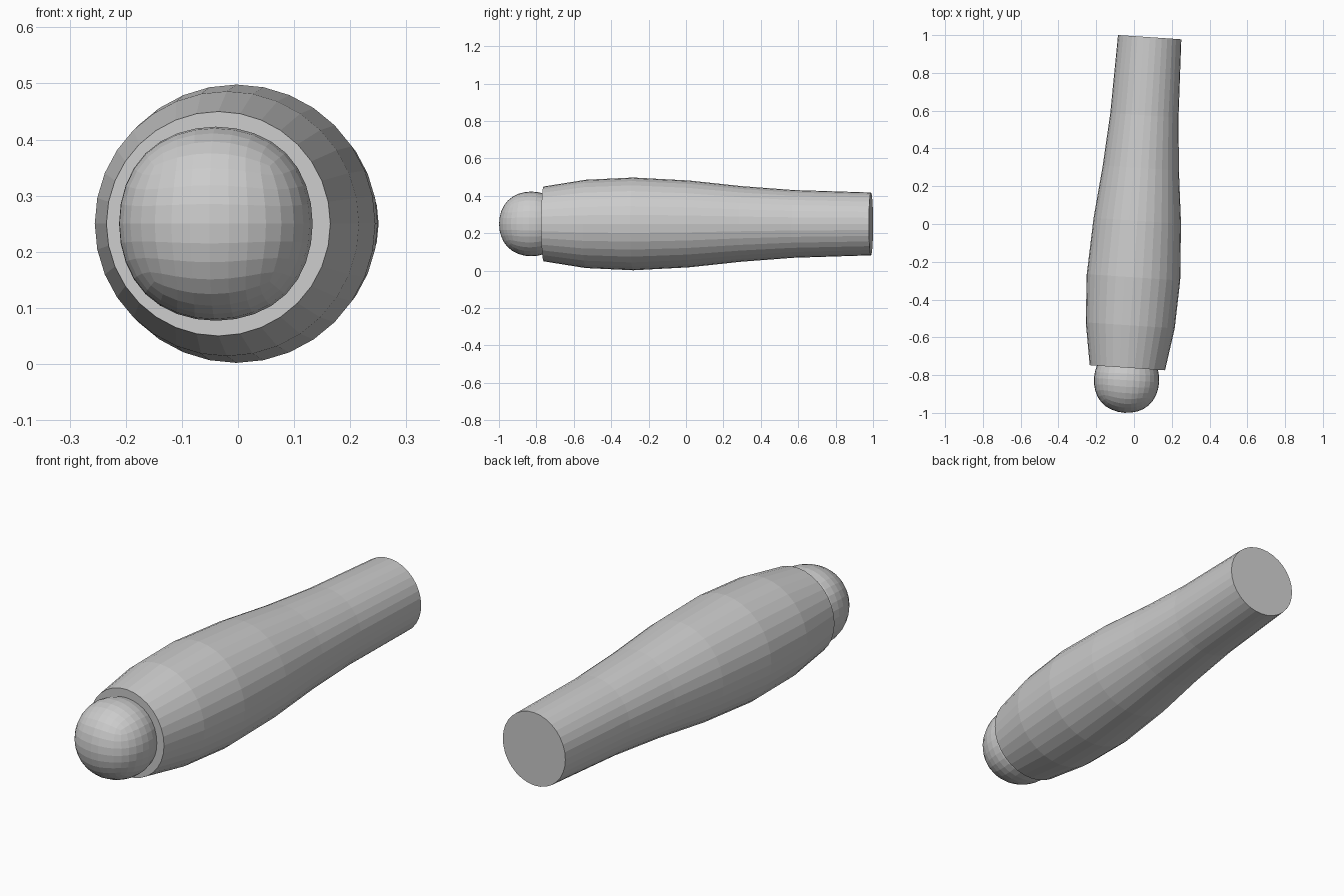
import bpy
import bmesh
from math import atan2, cos, sin, pi
from mathutils import Vector

cube = bpy.data.objects.get("Cube")
if cube:
    bpy.data.objects.remove(cube, do_unlink=True)

SIDES = 32
FRONT = Vector((-0.035, -0.761, 0.25))
BACK = Vector((0.083, 0.989, 0.25))
AXIS = BACK - FRONT
YAW = -atan2(AXIS.x, AXIS.y)

# distance along the sleeve, radius
PROFILE = [(0, 0.2), (0.225, 0.236), (0.48, 0.248), (0.78, 0.232),
           (1.06, 0.202), (1.34, 0.181), (AXIS.length, 0.168)]


def add_object(name, bm, location):
    bmesh.ops.recalc_face_normals(bm, faces=bm.faces)
    mesh = bpy.data.meshes.new(name)
    bm.to_mesh(mesh)
    bm.free()
    obj = bpy.data.objects.new(name, mesh)
    obj.location = location
    obj.rotation_euler.z = YAW
    bpy.context.collection.objects.link(obj)
    return obj


# Tapered sleeve: rings along its own y axis, bridged and capped
bm = bmesh.new()
rings = []
for dist, radius in PROFILE:
    angles = [2 * pi * i / SIDES for i in range(SIDES)]
    rings.append([bm.verts.new((radius * cos(a), dist, radius * sin(a)))
                  for a in angles])
for a, b in zip(rings, rings[1:]):
    for i in range(SIDES):
        j = (i + 1) % SIDES
        bm.faces.new((a[i], a[j], b[j], b[i]))
bm.faces.new(rings[0])
bm.faces.new(rings[-1])
add_object("sleeve", bm, FRONT)

# Rounded hand: subdivided cube, scaled to its finished radius
bm = bmesh.new()
bmesh.ops.create_cube(bm, size=0.412)
hand = add_object("hand", bm, FRONT - AXIS.normalized() * 0.066)
subdivision = hand.modifiers.new("rounding", 'SUBSURF')
subdivision.levels = subdivision.render_levels = 3
